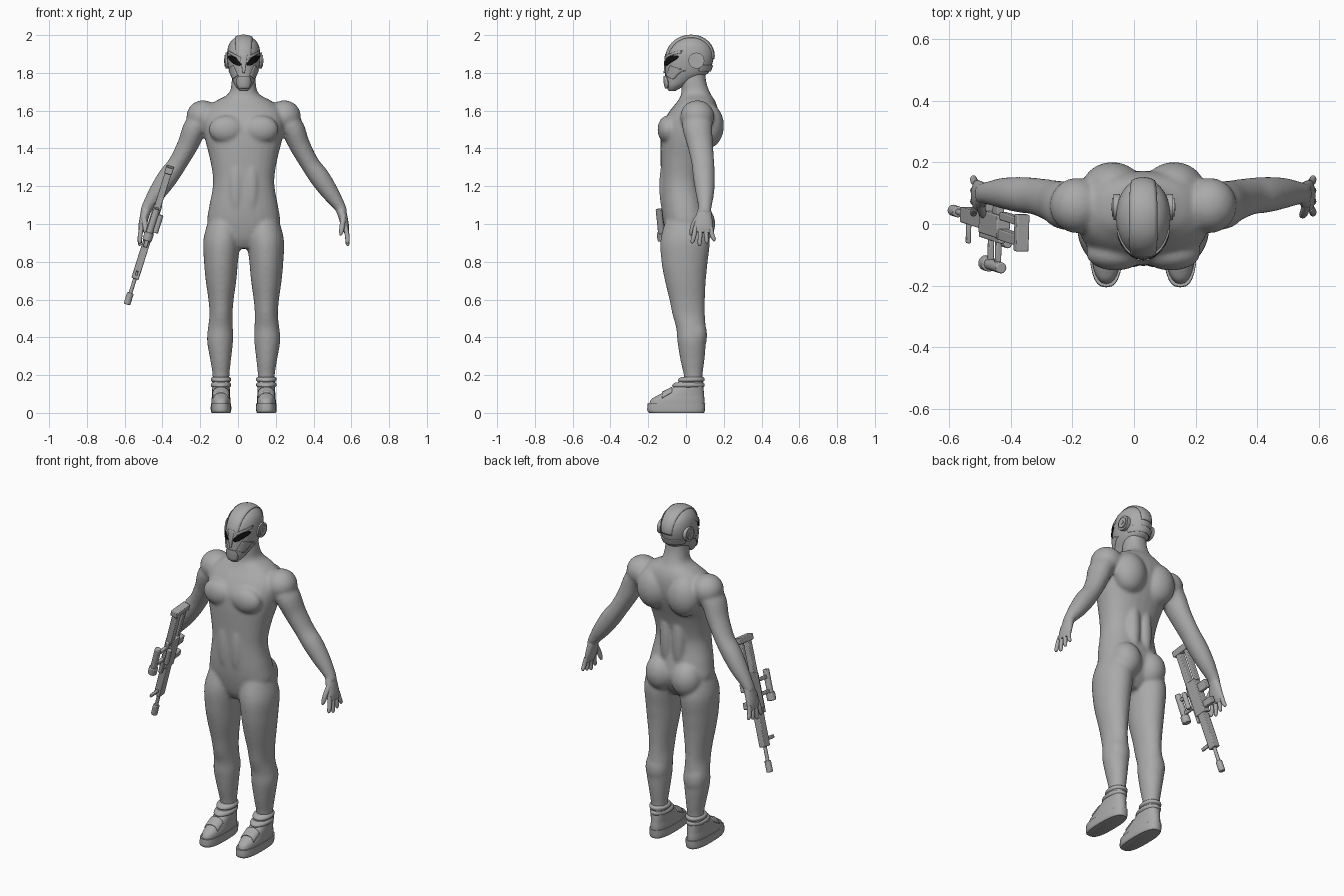
import bpy, bmesh, math
from mathutils import Vector, Matrix
from mathutils.bvhtree import BVHTree

cube = bpy.data.objects.get("Cube")
if cube:
    bpy.data.objects.remove(cube, do_unlink=True)

MIDLINE = .03          # the figure stands slightly off centre
SIDES = (("left", 1), ("right", -1))


def material(name, value):
    mat = bpy.data.materials.new(name)
    mat.use_nodes = True
    colour = (value, value, value, 1)
    mat.diffuse_color = colour
    mat.node_tree.nodes["Principled BSDF"].inputs["Base Color"].default_value = colour
    return mat


GREY = material("plain grey", .4)
BLACK = material("lens black", .005)


def finish(name, bm, mat=GREY, shift=MIDLINE, angle=40):
    bmesh.ops.recalc_face_normals(bm, faces=bm.faces)
    mesh = bpy.data.meshes.new(name)
    bm.to_mesh(mesh)
    bm.free()
    mesh.materials.append(mat)
    obj = bpy.data.objects.new(name, mesh)
    obj.location.x = shift
    bpy.context.collection.objects.link(obj)
    bpy.ops.object.select_all(action='DESELECT')
    obj.select_set(True)
    bpy.context.view_layer.objects.active = obj
    bpy.ops.object.shade_smooth_by_angle(angle=math.radians(angle))
    return obj


def spline(rows, steps=4):
    """Catmull-Rom interpolation of section rows."""
    out = []
    for i in range(len(rows) - 1):
        a, b, c, d = (rows[max(0, min(len(rows) - 1, i + k))] for k in (-1, 0, 1, 2))
        for k in range(steps):
            t = k / steps
            out.append([q + t * (r - p + t * (2*p - 5*q + 4*r - s + t * (3*q - p - 3*r + s))) / 2
                        for p, q, r, s in zip(a, b, c, d)])
    return out + [list(rows[-1])]


def loft(bm, rows, flat=False, power=1, sides=28):
    """Skin oval sections given as x, y, z, width radius, depth radius."""
    rows = spline(rows)
    centres = [Vector(r[:3]) for r in rows]
    rings = []
    for i, (c, r) in enumerate(zip(centres, rows)):
        u, v = Vector((1, 0, 0)), Vector((0, 1, 0))
        if not flat:
            t = (centres[min(i + 1, len(rows) - 1)] - centres[max(i - 1, 0)]).normalized()
            v = (v - t * v.dot(t)).normalized()
            u = v.cross(t)
        ring = []
        for k in range(sides):
            ang = math.tau * k / sides
            cs, sn = math.cos(ang), math.sin(ang)
            cs = math.copysign(abs(cs) ** power, cs)
            sn = math.copysign(abs(sn) ** power, sn)
            ring.append(bm.verts.new(c + u * r[3] * cs + v * r[4] * sn))
        rings.append(ring)
    for lo, hi in zip(rings, rings[1:]):
        for k in range(sides):
            n = (k + 1) % sides
            bm.faces.new((lo[k], lo[n], hi[n], hi[k]))
    bm.faces.new(rings[0])
    bm.faces.new(rings[-1])


def stack(bm, rows, s=1, power=1):
    """Level sections given as z, x, half width, front y, back y."""
    loft(bm, [(s * x, (f + b) / 2, z, w, (b - f) / 2) for z, x, w, f, b in rows], True, power)


def ball(bm, centre, radii):
    bmesh.ops.create_uvsphere(bm, u_segments=24, v_segments=16, radius=1,
                              matrix=Matrix.Translation(centre) @ Matrix.Diagonal((*radii, 1)))


def patch(name, tree, ray, mat=GREY, lift=.002, nu=16, nv=8):
    """Thin plate draped on a surface; ray(u, v) gives origin and direction."""
    bm = bmesh.new()
    grid = []
    for i in range(nu + 1):
        line = []
        for j in range(nv + 1):
            start, way = ray(2 * i / nu - 1, 2 * j / nv - 1)
            hit = tree.ray_cast(Vector(start), Vector(way).normalized())
            line.append(bm.verts.new(hit[0] - Vector(way).normalized() * lift) if hit[0] else None)
        grid.append(line)
    for i in range(nu):
        for j in range(nv):
            quad = (grid[i][j], grid[i + 1][j], grid[i + 1][j + 1], grid[i][j + 1])
            if all(quad):
                bm.faces.new(quad)
    obj = finish(name, bm, mat)
    solid = obj.modifiers.new("thickness", 'SOLIDIFY')
    solid.thickness, solid.offset = .008, 0


# Body: torso, limbs and muscle masses fused into one skin
bm = bmesh.new()
stack(bm, [(.87, 0, .05, -.07, .05), (.92, 0, .13, -.1, .09), (1, 0, .19, -.12, .12),
           (1.08, 0, .185, -.13, .11), (1.18, 0, .166, -.133, .09), (1.25, 0, .163, -.133, .09),
           (1.35, 0, .18, -.135, .115), (1.45, 0, .205, -.135, .15), (1.53, 0, .215, -.125, .17),
           (1.6, 0, .205, -.085, .17), (1.65, 0, .15, -.045, .155), (1.69, 0, .08, -.025, .13),
           (1.75, 0, .064, -.025, .108), (1.83, 0, .06, -.02, .1)], power=.88)
for side, s in SIDES:
    stack(bm, [(1.04, .1, .08, -.1, .09), (.92, .115, .098, -.135, .125), (.8, .12, .09, -.13, .115),
               (.7, .12, .081, -.112, .105), (.6, .12, .067, -.088, .1), (.52, .12, .061, -.072, .1),
               (.45, .123, .066, -.052, .105), (.38, .125, .069, -.046, .106),
               (.28, .122, .055, -.03, .098), (.2, .12, .045, -.012, .088),
               (.1, .12, .042, 0, .085)], s)
    loft(bm, [(s * x, y, z, a, b) for x, y, z, a, b in
              [(.17, .07, 1.59, .06, .075), (.25, .06, 1.52, .064, .08), (.295, .075, 1.42, .056, .068),
               (.35, .09, 1.32, .05, .06), (.4, .095, 1.25, .054, .058), (.455, .1, 1.17, .047, .05),
               (.51, .1, 1.09, .031, .036), (.525, .095, 1.05, .026, .038)]])
    for centre, radii in (
            ((.215, .06, 1.57), (.088, .09, .085)),     # deltoid
            ((.09, -.095, 1.5), (.095, .056, .075)),    # chest
            ((.04, -.1, 1.2), (.045, .042, .17)),       # abdomen
            ((.1, .115, 1.52), (.1, .086, .12)),        # shoulder blade
            ((.04, .07, 1.22), (.042, .045, .2)),       # lower back
            ((.085, .065, 1), (.088, .09, .105)),       # buttock
            ((.125, .05, .41), (.066, .062, .1))):      # calf
        ball(bm, (s * centre[0], *centre[1:]), radii)
body = finish("body", bm)
remesh = body.modifiers.new("fuse", 'REMESH')
remesh.mode, remesh.voxel_size, remesh.use_smooth_shade = 'VOXEL', .009, True
relax = body.modifiers.new("relax", 'SMOOTH')
relax.factor, relax.iterations = .5, 8

# Hands
for side, s in SIDES:
    bm = bmesh.new()
    loft(bm, [(s * .512, .1, 1.085, .027, .032), (s * .525, .095, 1.04, .024, .043),
              (s * .538, .092, .985, .02, .05), (s * .545, .09, .955, .012, .045)])
    for i in range(4):
        y, tip = .052 + .026 * i, .885 + .012 * abs(i - 1)
        fan = (i - 1.5) * .006
        loft(bm, [(s * .54, y, .985, .012, .013), (s * .548, y + fan, .94, .012, .012),
                  (s * .55, y + 2 * fan, tip + .01, .01, .01), (s * .548, y + 2 * fan, tip, .004, .004)],
             sides=12)
    loft(bm, [(s * .528, .068, 1.04, .015, .017), (s * .523, .042, 1, .014, .014),
              (s * .517, .03, .96, .012, .012), (s * .513, .025, .94, .005, .005)], sides=12)
    finish(side + "_hand", bm, angle=60)

# Shoes
for side, s in SIDES:
    bm = bmesh.new()
    stack(bm, [(0, .12, .049, -.195, .095), (.012, .12, .054, -.205, .1), (.05, .12, .054, -.203, .102)],
          s, .75)
    finish(side + "_shoe_sole", bm)
    bm = bmesh.new()
    stack(bm, [(.04, .12, .05, -.197, .098), (.07, .12, .05, -.185, .098), (.09, .12, .048, -.155, .096),
               (.115, .12, .047, -.105, .094), (.14, .12, .046, -.062, .092),
               (.17, .12, .046, -.035, .09)], s, .85)
    tree = BVHTree.FromBMesh(bm)
    finish(side + "_shoe_upper", bm, angle=60)
    patch(side + "_shoe_strap", tree,
          lambda u, v: ((s * .12 + u * .042, -.1 + v * .026, .4), (0, 0, -1)), lift=.003)
    for i in range(2):
        bm = bmesh.new()
        z, f = .134 + .029 * i, -.065 + .03 * i
        stack(bm, [(z, .12, .044, f, .088), (z + .008, .12, .053, f - .008, .098),
                   (z + .02, .12, .053, f - .002, .098), (z + .028, .12, .045, f + .012, .088)], s)
        finish(side + "_shoe_collar_" + ("lower", "upper")[i], bm, angle=60)

# Helmet
bm = bmesh.new()
stack(bm, [(1.705, 0, .022, -.092, -.055), (1.73, 0, .044, -.105, -.01), (1.765, 0, .06, -.11, .06),
           (1.8, 0, .074, -.11, .118), (1.85, 0, .085, -.108, .14), (1.9, 0, .088, -.102, .146),
           (1.945, 0, .08, -.08, .13), (1.975, 0, .06, -.048, .1), (1.99, 0, .036, -.015, .07),
           (1.996, 0, .012, .012, .04)], power=.95)
tree = BVHTree.FromBMesh(bm)
finish("helmet", bm, angle=60)


def crest(u, v):
    ang = math.radians(96 - 94 * u)
    way = Vector((0, math.cos(ang), math.sin(ang)))
    width = .045 - .012 * u * u
    return Vector((v * width, .02, 1.87)) + way * .4, -way


def neck_guard(u, v):
    ang = math.radians(90 + 68 * u)
    way = Vector((math.cos(ang), math.sin(ang), 0))
    return Vector((0, .04, 1.825 + .016 * v)) + way * .4, -way


def forward(x, z):
    return (x, -.5, z), (0, 1, 0)


patch("helmet_crest", tree, crest, nu=32)
patch("helmet_neck_guard", tree, neck_guard, nu=32)
patch("mask_mouthpiece", tree,
      lambda u, v: forward(v * (.026 + .012 * (1 - u * u)), 1.752 + .032 * u), lift=.006)
patch("mask_nose", tree, lambda u, v: forward(v * (.013 + .007 * u), 1.85 + .05 * u), lift=.004)
for side, s in SIDES:
    patch(side + "_eye", tree, lambda u, v: forward(
        s * (.048 + .032 * u), 1.865 + .02 * u + .018 * v * math.sqrt(1.02 - u * u)), BLACK, .004)
    patch(side + "_brow", tree, lambda u, v: forward(
        s * (.048 + .034 * u), 1.893 + .018 * u + .007 * v), lift=.004)
    patch(side + "_cheek", tree, lambda u, v: forward(
        s * (.056 + .012 * u + .012 * v), 1.803 + .026 * u - .01 * v), lift=.003)
    bm = bmesh.new()
    for radius, x in ((.042, .086), (.03, .092), (.012, .095)):
        bmesh.ops.create_cone(bm, cap_ends=True, segments=28, radius1=radius, radius2=radius, depth=.02,
                              matrix=Matrix.Translation((s * x, .055, 1.865))
                              @ Matrix.Rotation(math.pi / 2, 4, 'Y'))
    finish(side + "_ear_disc", bm)

# Rifle: local x is sideways, y toward the sight, z along the barrel
butt, muzzle = Vector((-.36, -.03, 1.3)), Vector((-.588, .045, .575))
along = (muzzle - butt).normalized()
top = Vector((0, -1, 0))
top = (top - along * top.dot(along)).normalized()
frame = Matrix((top.cross(along), top, along)).transposed().to_4x4()
frame.translation = butt


def rifle_part(name, boxes=(), rods=()):
    bm = bmesh.new()
    for x, y, z, *size in boxes:
        bmesh.ops.create_cube(bm, size=1, matrix=frame @ Matrix.Translation((x, y, z))
                              @ Matrix.Diagonal((*size, 1)))
    for x, y, start, end, radius in rods:
        bmesh.ops.create_cone(bm, cap_ends=True, segments=16, radius1=radius, radius2=radius,
                              depth=end - start,
                              matrix=frame @ Matrix.Translation((x, y, (start + end) / 2)))
    obj = finish("rifle_" + name, bm, shift=0)
    bevel = obj.modifiers.new("soft edges", 'BEVEL')
    bevel.width, bevel.segments, bevel.limit_method = .004, 2, 'ANGLE'


rifle_part("stock", [(0, 0, .015, .042, .12, .035), (0, .025, .13, .036, .035, .22),
                     (0, -.035, .12, .028, .026, .2)])
rifle_part("receiver", [(0, 0, .31, .045, .075, .2), (0, .045, .33, .022, .02, .22)])
rifle_part("handguard", [(0, 0, .51, .04, .05, .22), (0, .055, .585, .014, .07, .02)])
rifle_part("grip", [(0, -.065, .37, .028, .075, .038)])
rifle_part("magazine", [(0, -.065, .27, .026, .07, .05)])
rifle_part("barrel", rods=[(0, 0, .6, .73, .01), (0, 0, .7, .764, .018)])
rifle_part("sight", [(0, .09, .26, .018, .08, .02), (0, .09, .34, .018, .08, .02)],
           [(0, .135, .22, .38, .018), (0, .135, .35, .395, .025), (.03, .06, .25, .35, .014)])
